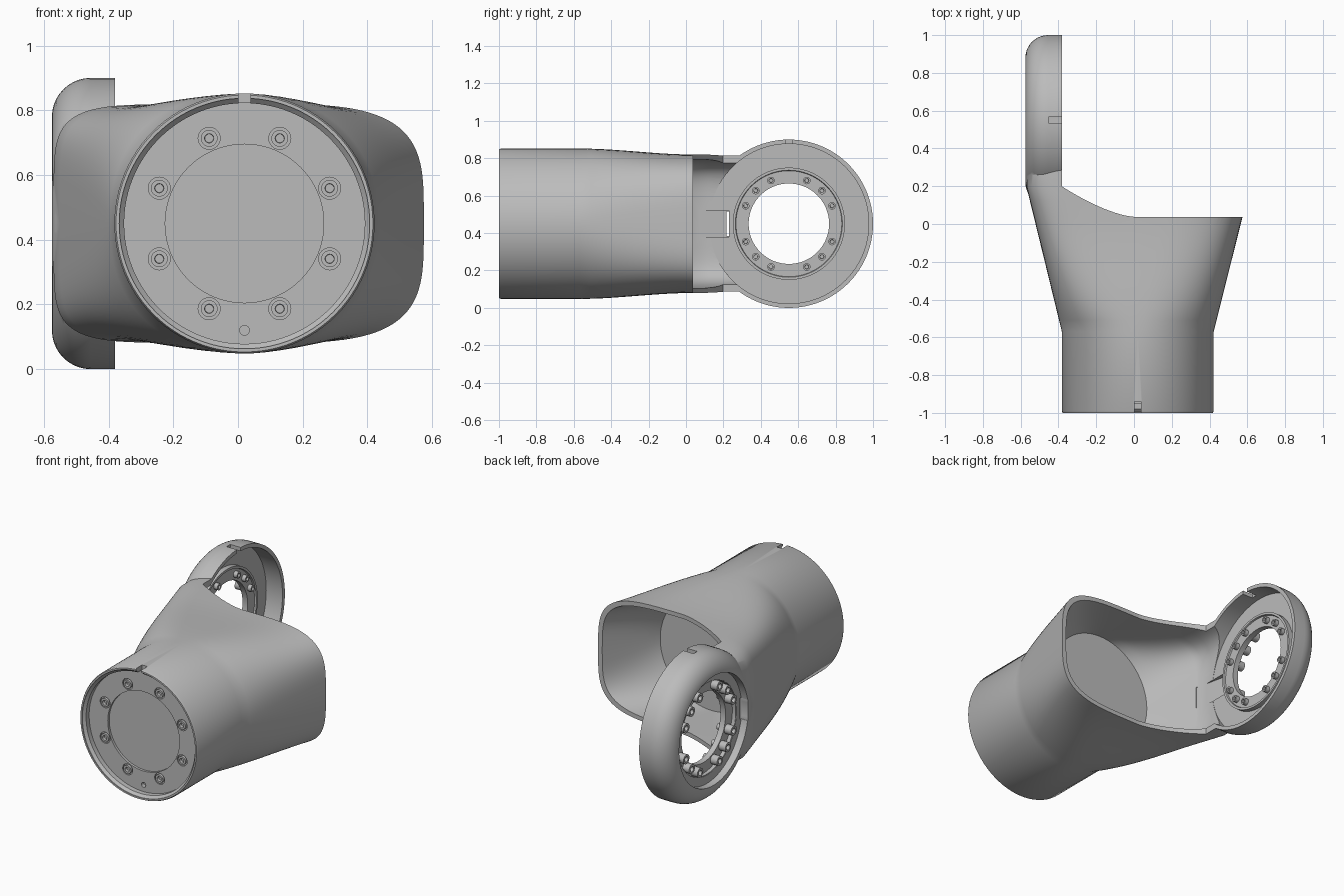
import bpy, bmesh, math

SEG = 96
CX, CZ = 0.02, 0.45          # tube axis
DY, DZ = 0.55, 0.45          # side ring axis
FLOOR = -0.49                # inner face of the side ring

if "Cube" in bpy.data.objects:
    bpy.data.objects.remove(bpy.data.objects["Cube"], do_unlink=True)

grey = bpy.data.materials.new("light_grey")
grey.use_nodes = True
grey.diffuse_color = (0.5, 0.5, 0.5, 1)
for node in grey.node_tree.nodes:
    if node.type == 'BSDF_PRINCIPLED':
        node.inputs["Base Color"].default_value = (0.5, 0.5, 0.5, 1)


def skin(name, rings, closed=False):
    """Solid skinned over rings of equal point count."""
    bm = bmesh.new()
    loops = [[bm.verts.new(p) for p in ring] for ring in rings]
    n = len(loops[0])
    pairs = list(zip(loops, loops[1:]))
    if closed:
        pairs.append((loops[-1], loops[0]))
    else:
        bm.faces.new(loops[0])
        bm.faces.new(loops[-1])
    for a, b in pairs:
        for i in range(n):
            j = (i + 1) % n
            bm.faces.new((a[i], a[j], b[j], b[i]))
    bmesh.ops.recalc_face_normals(bm, faces=bm.faces[:])
    mesh = bpy.data.meshes.new(name)
    bm.to_mesh(mesh)
    bm.free()
    mesh.materials.append(grey)
    ob = bpy.data.objects.new(name, mesh)
    bpy.context.scene.collection.objects.link(ob)
    return ob


def lathe(name, axis, centre, profile, seg=SEG, closed=False):
    """Revolve (axial, radius) pairs about the x or y axis."""
    rings = []
    for a, r in profile:
        ring = []
        for i in range(seg):
            t = 2 * math.pi * i / seg
            u, w = centre[0] + r * math.cos(t), centre[1] + r * math.sin(t)
            ring.append((a, u, w) if axis == 'x' else (u, a, w))
        rings.append(ring)
    return skin(name, rings, closed)


def prism(name, outline, z0, z1):
    return skin(name, [[(x, y, z) for x, y in outline] for z in (z0, z1)])


def box(name, x0, x1, y0, y1, z0, z1):
    return prism(name, [(x0, y0), (x1, y0), (x1, y1), (x0, y1)], z0, z1)


def activate(ob):
    bpy.ops.object.select_all(action='DESELECT')
    ob.select_set(True)
    bpy.context.view_layer.objects.active = ob


def boolean(ob, other, op='DIFFERENCE'):
    mod = ob.modifiers.new("cut", 'BOOLEAN')
    mod.operation, mod.solver, mod.object = op, 'EXACT', other
    activate(ob)
    bpy.ops.object.modifier_apply(modifier=mod.name)
    bpy.data.objects.remove(other, do_unlink=True)


def section(y, left, right, h, n_left=2, n_right=2):
    """Superellipse section with its own width and squareness on each side."""
    ring = []
    for i in range(SEG):
        t = 2 * math.pi * i / SEG
        c, s = math.cos(t), math.sin(t)
        w, n = (right, n_right) if c > 0 else (left, n_left)
        ring.append((CX + w * math.copysign(abs(c) ** (2 / n), c), y,
                     CZ + h * math.copysign(abs(s) ** (2 / n), s)))
    return ring


def clamp(v):
    return max(0.0, min(1.0, v))


def outer(y):
    t = clamp((y + 0.57) / 0.61)
    side = clamp((y + 0.57) / 0.77)
    return section(y, 0.402 + 0.188 * side, 0.402 + 0.153 * t,
                   0.402 - 0.032 * t * t * (3 - 2 * t), 2 + 4 * side, 2 + 1.8 * t)


def inner(y):
    u = clamp((y + 0.28) / 0.32)
    return section(y, 0.352 + (CX - FLOOR - 0.352) * u, 0.352 + 0.175 * u,
                   0.352 - 0.008 * u, 2 + 3.5 * u, 2 + 1.8 * u)


def fillet(x, r, rad, steps=10):
    """Rounded outer edge ending on the plane x."""
    return [(x + rad - rad * math.sin(a), r - rad + rad * math.cos(a))
            for a in (math.pi / 2 * i / steps for i in range(steps + 1))]


# Main shell: round tube flaring into a rounded box, joined to the side ring
stations = [-0.57 + 0.061 * i for i in range(11)] + [0.12, 0.2, 0.32]
shell = skin("arm_shell", [section(-1, 0.397, 0.397, 0.397),
                           section(-0.99, 0.402, 0.402, 0.402)]
             + [outer(y) for y in stations])
boolean(shell, lathe("ring", 'x', (DY, DZ),
                     [(-0.36, 0.45)] + fillet(-0.575, 0.45, 0.12)), 'UNION')

# Open end, scooped toward the side ring
scoop = [(-0.38 * i / 12, 0.038 + 0.16 * (i / 12) ** 1.5) for i in range(12, -1, -1)]
boolean(shell, prism("trim", scoop + [(0.8, 0.038), (0.8, 1.2), (-0.38, 1.2)], -0.2, 1.1))

# Hollow interior, flat-floored dish, outer recess and hub opening
boolean(shell, skin("cavity", [inner(-0.28 + 0.04 * i) for i in range(9)]
                    + [inner(y) for y in (0.12, 0.2, 0.33)]))
boolean(shell, lathe("dish", 'x', (DY, DZ), [(-0.3, 0.427), (FLOOR - 0.001, 0.427)]))
boolean(shell, lathe("outer_recess", 'x', (DY, DZ), [(-0.7, 0.337), (-0.53, 0.337)]))
boolean(shell, lathe("hub_hole", 'x', (DY, DZ), [(-0.7, 0.285), (-0.4, 0.285)]))

# Cable channel in the side wall, opening into the outer recess
boolean(shell, prism("channel", [(-0.475, 0.0), (-0.518, 0.2), (-0.518, 0.23),
                                 (-0.42, 0.23), (-0.42, 0.0)], 0.38, 0.52))
boolean(shell, box("slot", -0.7, -0.5, 0.217, 0.229, 0.385, 0.515))

# Front recess and the two alignment notches
boolean(shell, lathe("recess", 'y', (CX, CZ),
                     [(-1.05, 0.387), (-0.995, 0.387), (-0.98, 0.372), (-0.9, 0.372)]))
boolean(shell, box("front_notch", 0.002, 0.038, -1.05, -0.94, 0.8, 0.95))
boolean(shell, box("ring_notch", -0.45, -0.3, 0.532, 0.568, 0.84, 1.0))

# Front plate with centre pocket and bolt pockets
plate = lathe("front_plate", 'y', (CX, CZ), [(-0.95, 0.376), (-0.88, 0.376)])
boolean(plate, lathe("pocket", 'y', (CX, CZ), [(-1, 0.245), (-0.935, 0.245)]))
boolean(plate, lathe("pin_hole", 'y', (CX, CZ - 0.33), [(-1, 0.015), (-0.925, 0.015)], 24))


def polar(centre, r, degrees):
    a = math.radians(degrees)
    return centre[0] + r * math.cos(a), centre[1] + r * math.sin(a)


def bolt(name, axis, centre, base, tip, r):
    deep = base + (tip - base) * 0.4
    return lathe(name, axis, centre, [(base, r), (tip, r), (tip, r * 0.55), (deep, r * 0.5)], 20)


parts = [shell, plate]
for k in range(8):
    spot = polar((CX, CZ), 0.285, 22.5 + 45 * k)
    boolean(plate, lathe("bolt_pocket", 'y', spot, [(-1, 0.034), (-0.937, 0.034)], 32))
    parts.append(bolt("front_bolt", 'y', spot, -0.92, -0.955, 0.026))

# Hub flange with a bolt circle, heads outside and ends inside
parts.append(lathe("hub_flange", 'x', (DY, DZ), [
    (-0.505, 0.215), (-0.47, 0.215), (-0.47, 0.283), (-0.46, 0.286), (-0.46, 0.3),
    (-0.52, 0.3), (-0.528, 0.29), (-0.528, 0.281), (-0.505, 0.281)], closed=True))
for k in range(16):
    if k % 4:
        spot = polar((DY, DZ), 0.25, 22.5 * k)
        parts.append(bolt("hub_bolt_head", 'x', spot, -0.495, -0.55, 0.029))
        parts.append(bolt("hub_bolt_end", 'x', spot, -0.48, -0.445, 0.02))

# Smooth curved faces, crisp edges
for ob in parts:
    activate(ob)
    bpy.ops.object.shade_smooth_by_angle(angle=math.radians(30))
